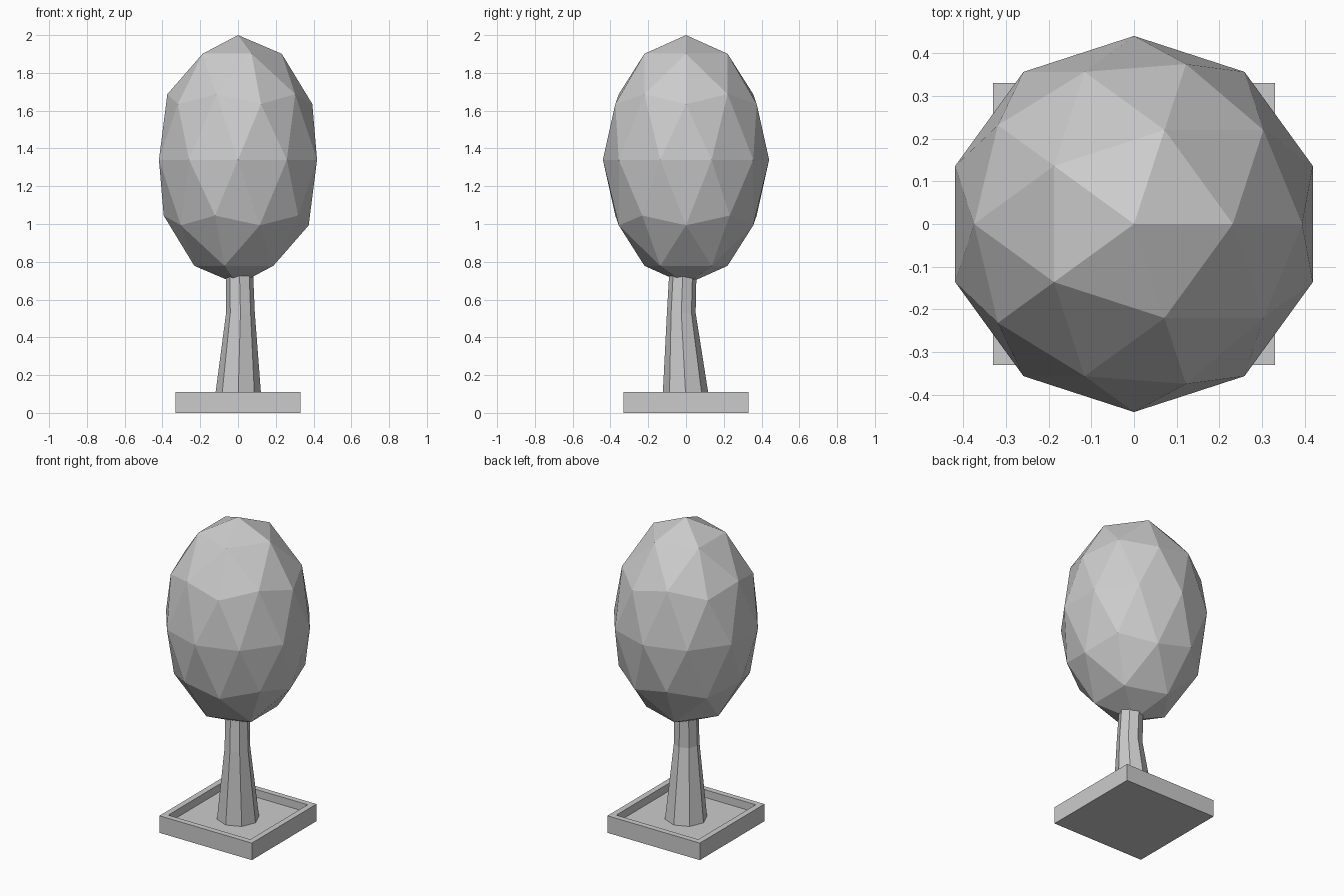
import bpy, bmesh
from math import cos, sin, pi

if "Cube" in bpy.data.objects:
    bpy.data.objects.remove(bpy.data.objects["Cube"])


def make_object(name, bm):
    bmesh.ops.recalc_face_normals(bm, faces=bm.faces)
    mesh = bpy.data.meshes.new(name)
    bm.to_mesh(mesh)
    bm.free()
    ob = bpy.data.objects.new(name, mesh)
    bpy.context.collection.objects.link(ob)
    return ob


def loft(name, rings, sides, phase=0.0):
    """Join stacked polygon rings (x, y, z, radius), capped at both ends."""
    bm = bmesh.new()
    loops = [[bm.verts.new((x + r * cos(phase + 2 * pi * i / sides),
                            y + r * sin(phase + 2 * pi * i / sides), z))
              for i in range(sides)] for x, y, z, r in rings]
    for a, b in zip(loops, loops[1:]):
        for i in range(sides):
            j = (i + 1) % sides
            bm.faces.new((a[i], a[j], b[j], b[i]))
    bm.faces.new(loops[0])
    bm.faces.new(loops[-1])
    return make_object(name, bm)


# Square planter tray with a raised rim and sunken floor
q = 2 ** 0.5
loft("planter_tray", [(0, 0, 0, 0.33 * q), (0, 0, 0.11, 0.33 * q),
                      (0, 0, 0.11, 0.293 * q), (0, 0, 0.06, 0.293 * q)], 4, pi / 4)

# Slightly bent eight-sided trunk
loft("trunk", [(0, 0, 0.06, 0.125), (0.013, -0.025, 0.53, 0.076),
               (0.005, -0.012, 0.86, 0.07)], 8)

# Faceted egg-shaped crown
bpy.ops.mesh.primitive_ico_sphere_add(subdivisions=2, radius=1, location=(0, 0, 1.34))
crown = bpy.context.object
crown.name = "crown"
crown.scale = (0.44, 0.44, 0.66)
